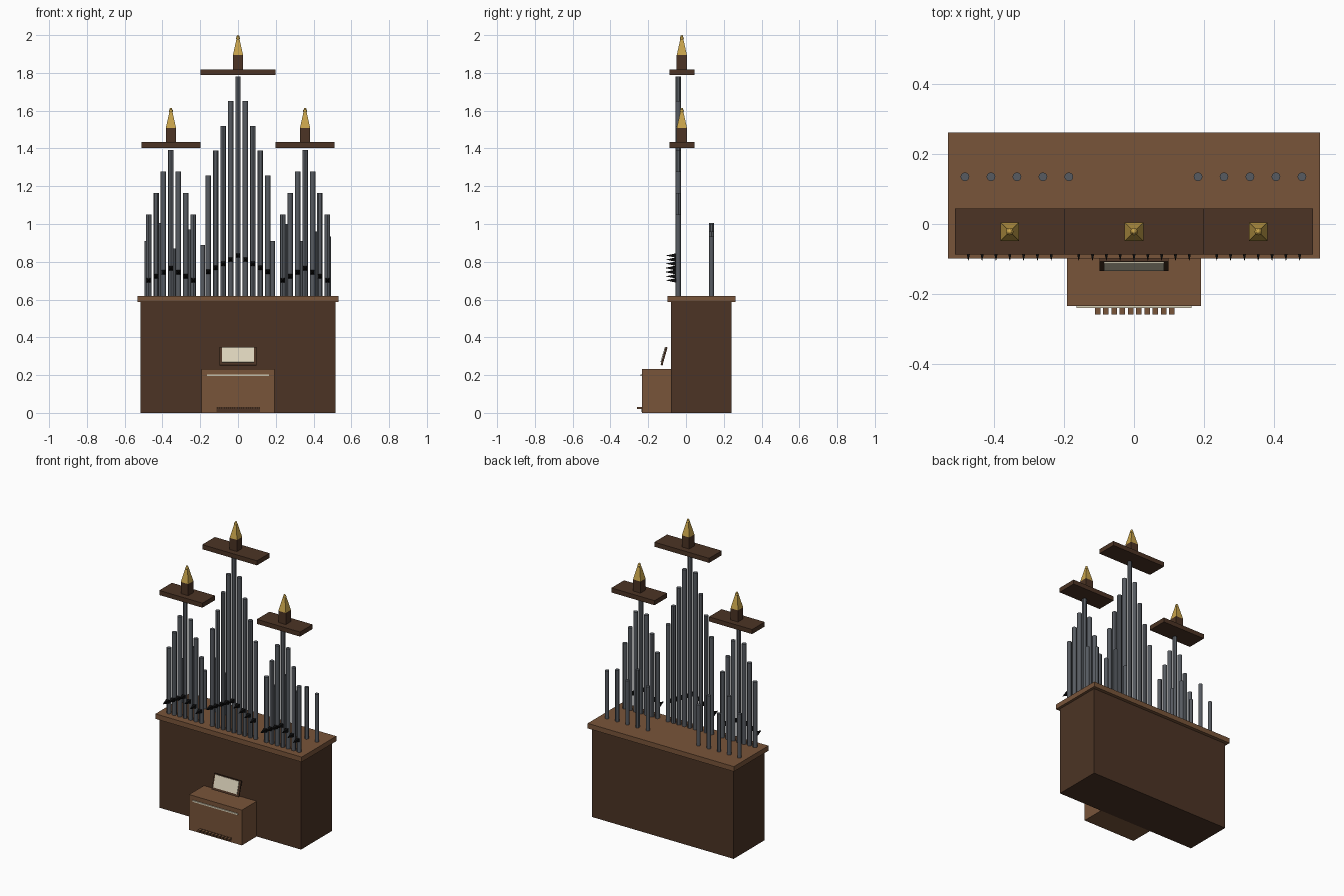
import bpy, math

if "Cube" in bpy.data.objects:
    bpy.data.objects.remove(bpy.data.objects["Cube"])


def material(name, rgb):
    m = bpy.data.materials.new(name)
    m.diffuse_color = (*rgb, 1)
    m.use_nodes = True
    m.node_tree.nodes["Principled BSDF"].inputs["Base Color"].default_value = m.diffuse_color
    return m


DARK = material("dark wood", (0.072, 0.034, 0.018))
WOOD = material("warm wood", (0.19, 0.09, 0.042))
METAL = material("pipe metal", (0.095, 0.105, 0.12))
GOLD = material("gold", (0.58, 0.37, 0.07))
IVORY = material("ivory", (0.72, 0.66, 0.50))
BLACK = material("black", (0.004, 0.004, 0.004))


def finish(name, mat):
    ob = bpy.context.object
    ob.name = name
    ob.data.materials.append(mat)
    return ob


def box(name, mat, x, y, z, tilt=0):
    """Box from (min, max) ranges, optionally tilted about the x axis."""
    mid = [(a + b) / 2 for a, b in (x, y, z)]
    bpy.ops.mesh.primitive_cube_add(size=1, location=mid)
    ob = finish(name, mat)
    ob.scale = [b - a for a, b in (x, y, z)]
    ob.rotation_euler.x = tilt
    return ob


def pipe(name, x, y, r, z0, z1):
    bpy.ops.mesh.primitive_cylinder_add(vertices=12, radius=r, depth=z1 - z0,
                                        location=(x, y, (z0 + z1) / 2))
    finish(name, METAL)
    bpy.ops.object.shade_smooth_by_angle()


def pyramid(name, mat, half0, half1, length, loc, tilt=0):
    """Four-sided cone with its square sides facing the axes."""
    k = math.sqrt(2)
    bpy.ops.mesh.primitive_cone_add(vertices=4, radius1=half0 * k, radius2=half1 * k,
                                    depth=length)
    ob = finish(name, mat)
    for v in ob.data.vertices:
        x, y, z = v.co
        v.co = ((x - y) / k, (x + y) / k, z)
    ob.location = loc
    ob.rotation_euler.x = tilt


def ball(name, r, loc):
    bpy.ops.mesh.primitive_uv_sphere_add(segments=12, ring_count=8, radius=r, location=loc)
    finish(name, GOLD)
    bpy.ops.object.shade_smooth_by_angle()


# Case and top slab
SLAB = 0.62
box("case", DARK, (-0.515, 0.515), (-0.08, 0.24), (0, 0.587))
box("case_top", WOOD, (-0.532, 0.532), (-0.098, 0.262), (0.587, SLAB))

# Console with key strip and pedals
box("console", WOOD, (-0.192, 0.192), (-0.234, -0.075), (0, 0.232))
box("key_strip", IVORY, (-0.164, 0.164), (-0.24, -0.232), (0.194, 0.203))
box("pedal_recess", DARK, (-0.113, 0.117), (-0.236, -0.233), (0.006, 0.03))
for i in range(10):
    cx = -0.104 + i * 0.0236
    box("pedal", WOOD, (cx - 0.008, cx + 0.008), (-0.259, -0.233), (0.02, 0.03))

# Tilted music stand with page
TILT = -math.radians(16)
box("music_stand", DARK, (-0.098, 0.098), (-0.121, -0.111), (0.25, 0.35), TILT)
box("music_page", IVORY, (-0.086, 0.086), (-0.124, -0.12), (0.267, 0.347), TILT)
box("stand_lip", DARK, (-0.098, 0.098), (-0.133, -0.122), (0.252, 0.264), TILT)


# Pipe towers: centre x, half width, pipes per side, height, step, mouth height, cornice
def tower(cx, half, n, top, drop, mouth, cornice):
    for i in range(-n, n + 1):
        x = cx + i * 0.0395
        pipe("front_pipe", x, -0.041, 0.0145, SLAB, top - abs(i) * drop)
        # Pointed pipe mouth facing forward
        pyramid("pipe_mouth", BLACK, 0.0115, 0.0005, 0.052,
                (x, -0.079, mouth - abs(i) * 0.0215), math.pi / 2)
    box("cornice", DARK, (cx - half, cx + half), (-0.087, 0.044), (cornice - 0.03, cornice))
    # Finial: pedestal, tapered spire and beads
    y = -0.022
    box("finial_base", DARK, (cx - 0.027, cx + 0.027), (y - 0.027, y + 0.027),
        (cornice, cornice + 0.076))
    pyramid("finial_spire", GOLD, 0.027, 0.007, 0.09, (cx, y, cornice + 0.121))
    ball("finial_bead", 0.0105, (cx, y, cornice + 0.165))
    ball("finial_tip", 0.007, (cx, y, cornice + 0.175))


tower(0, 0.199, 4, 1.782, 0.131, 0.833, 1.818)
for side in (-1, 1):
    tower(side * 0.355, 0.157, 3, 1.392, 0.114, 0.766, 1.433)

# Rear rank of short pipes on each side
REAR = ((-0.483, (0.91, 1.005, 0.87, 0.97, 0.89)),
        (0.183, (0.91, 1.0, 0.91, 0.96, 0.935)))
for start, tops in REAR:
    for i, top in enumerate(tops):
        pipe("rear_pipe", start + i * 0.0742, 0.135, 0.0125, SLAB, top)
